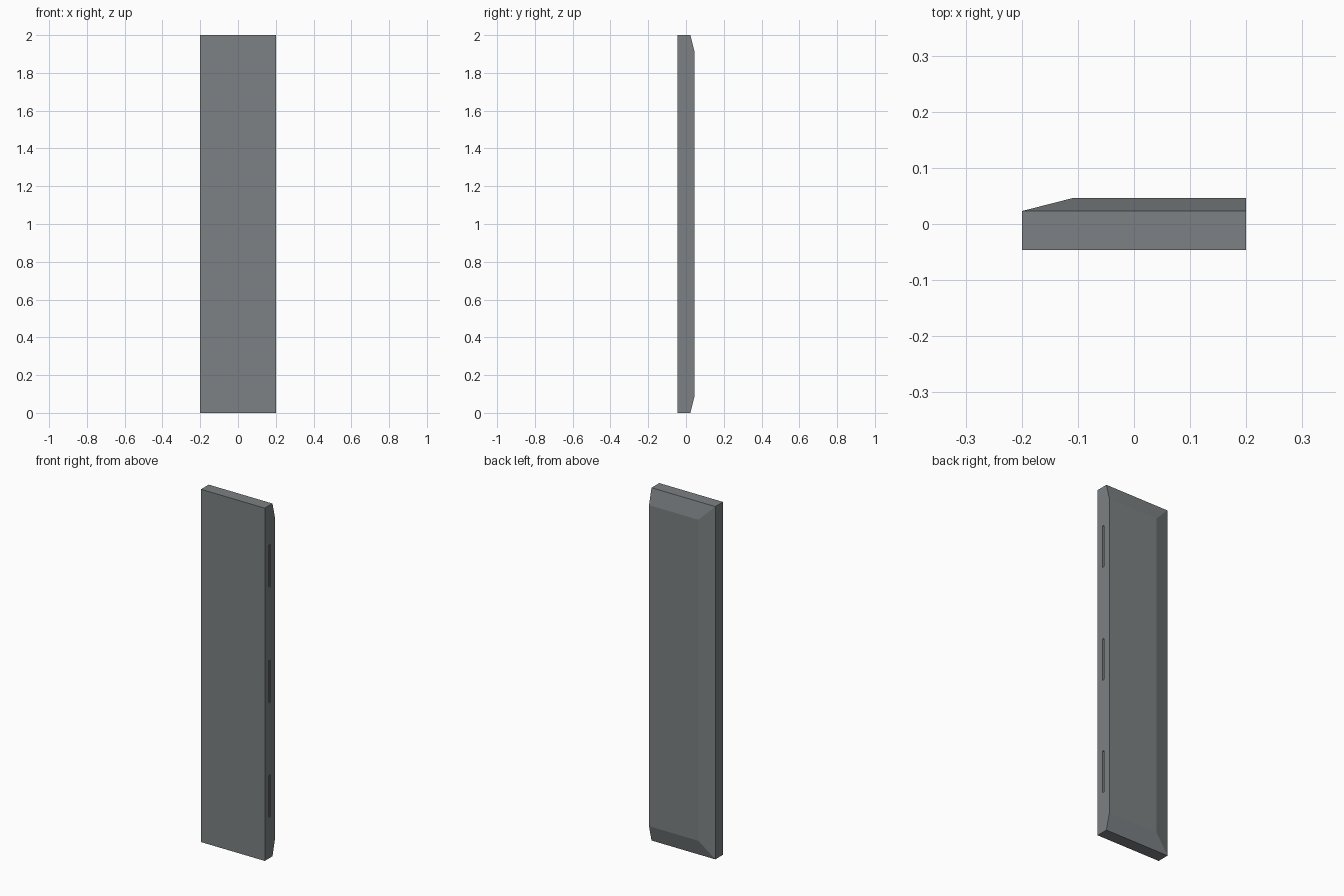
import bpy, bmesh

if "Cube" in bpy.data.objects:
    bpy.data.objects.remove(bpy.data.objects["Cube"])

# Panel: three stacked rectangles in y; back one is inset at top, bottom and left
bm = bmesh.new()
rings = []
for y, x0, z0, z1 in ((-0.046, -0.2, 0, 2), (0.023, -0.2, 0, 2), (0.046, -0.11, 0.09, 1.91)):
    rings.append([bm.verts.new(p) for p in ((x0, y, z0), (0.2, y, z0), (0.2, y, z1), (x0, y, z1))])
bm.faces.new(rings[0])
bm.faces.new(rings[-1][::-1])
for a, b in zip(rings, rings[1:]):
    for i in range(4):
        j = (i + 1) % 4
        bm.faces.new((a[i], b[i], b[j], a[j]))
bmesh.ops.recalc_face_normals(bm, faces=bm.faces)
mesh = bpy.data.meshes.new("bevelled_panel")
bm.to_mesh(mesh)
bm.free()
panel = bpy.data.objects.new("bevelled_panel", mesh)
bpy.context.collection.objects.link(panel)

# Dark slate finish
slate = bpy.data.materials.new("dark_slate")
slate.diffuse_color = (0.2, 0.22, 0.228, 1)
slate.use_nodes = True
slate.node_tree.nodes["Principled BSDF"].inputs["Base Color"].default_value = slate.diffuse_color
mesh.materials.append(slate)

# Narrow shallow slots cut into the right edge
for i, z in enumerate((0.35, 1.0, 1.655)):
    bpy.ops.mesh.primitive_cube_add(size=1, location=(0.2, -0.002, z))
    cutter = bpy.context.object
    cutter.name = f"slot_cutter_{i + 1}"
    cutter.scale = (0.01, 0.014, 0.24)
    cutter.data.materials.append(slate)
    cutter.hide_render = True
    cutter.hide_set(True)
    cut = panel.modifiers.new(f"slot_{i + 1}", 'BOOLEAN')
    cut.operation = 'DIFFERENCE'
    cut.solver = 'EXACT'
    cut.object = cutter
